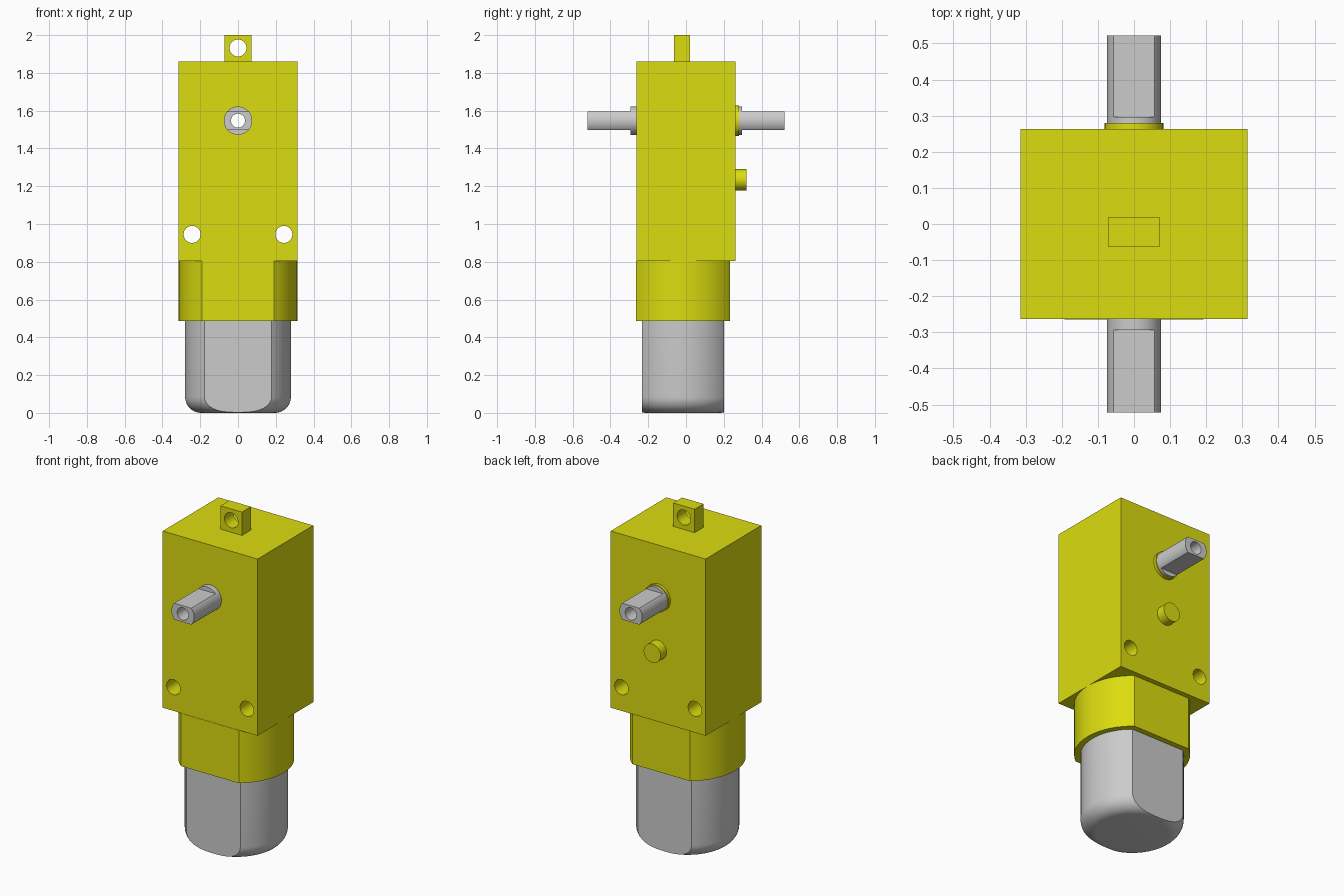
import bpy, bmesh, math
from mathutils import Matrix

if "Cube" in bpy.data.objects:
    bpy.data.objects.remove(bpy.data.objects["Cube"])

yellow = bpy.data.materials.new("yellow_plastic")
yellow.diffuse_color = (0.72, 0.72, 0.005, 1)
yellow.use_nodes = True
yellow.node_tree.nodes["Principled BSDF"].inputs["Base Color"].default_value = yellow.diffuse_color


def make(name, bm, mat=None):
    me = bpy.data.meshes.new(name)
    bmesh.ops.recalc_face_normals(bm, faces=bm.faces)
    bm.to_mesh(me)
    bm.free()
    ob = bpy.data.objects.new(name, me)
    bpy.context.collection.objects.link(ob)
    if mat:
        me.materials.append(mat)
    return ob


def box(name, x, y, z, mat=None, top_radius=0):
    """Box from (min, max) ranges, optionally rounding the two top side edges."""
    bm = bmesh.new()
    bmesh.ops.create_cube(bm, size=1)
    for v in bm.verts:
        v.co = [r[0] if c < 0 else r[1] for c, r in zip(v.co, (x, y, z))]
    if top_radius:
        edges = [e for e in bm.edges if all(v.co.z == z[1] for v in e.verts)
                 and e.verts[0].co.x == e.verts[1].co.x]
        bmesh.ops.bevel(bm, geom=edges, offset=top_radius, segments=14,
                        profile=0.5, affect='EDGES')
    return make(name, bm, mat)


def cyl(name, axis, r, lo, hi, at, mat=None, segs=48, fillet=0):
    """Cylinder along 'Y' at (x, z) or along 'Z' at (x, y), with optional low-end fillet."""
    bm = bmesh.new()
    bmesh.ops.create_cone(bm, cap_ends=True, segments=segs, radius1=r, radius2=r, depth=hi - lo)
    if fillet:
        edges = [e for e in bm.edges if all(v.co.z < 0 for v in e.verts)]
        bmesh.ops.bevel(bm, geom=edges, offset=fillet, segments=10, profile=0.5, affect='EDGES')
    mid = (lo + hi) / 2
    if axis == 'Y':
        m = Matrix.Translation((at[0], mid, at[1])) @ Matrix.Rotation(math.pi / 2, 4, 'X')
    else:
        m = Matrix.Translation((at[0], at[1], mid))
    bm.transform(m)
    return make(name, bm, mat)


def boolean(ob, cutter, op='DIFFERENCE'):
    mod = ob.modifiers.new("cut", 'BOOLEAN')
    mod.operation, mod.solver, mod.object = op, 'EXACT', cutter
    bpy.context.view_layer.objects.active = ob
    bpy.ops.object.modifier_apply(modifier=mod.name)
    bpy.data.objects.remove(cutter, do_unlink=True)


SHAFT_Z, HY, CY = 1.547, 0.263, -0.016

# Gearbox housing with shaft bore and two mounting holes
housing = box("gearbox_housing", (-.314, .314), (-HY, HY), (.803, 1.86), yellow, .11)
boolean(housing, cyl("cutter", 'Y', .075, -1, 1, (0, SHAFT_Z)))
for s in (-1, 1):
    boolean(housing, cyl("cutter", 'Y', .045, -1, 1, (s * .243, .945)))

# Mounting tab on top
tab = box("mounting_tab", (-.071, .071), (-.064, .02), (1.86, 2.0), yellow)
boolean(tab, cyl("cutter", 'Y', .045, -1, 1, (0, 1.932)))

# Peg and shaft collar on the back face
peg = cyl("locating_peg", 'Y', .056, HY - .01, .32, (0, 1.234), yellow)
collar = cyl("shaft_collar", 'Y', .081, HY - .01, .28, (0, SHAFT_Z), yellow)
boolean(collar, cyl("cutter", 'Y', .075, -1, 1, (0, SHAFT_Z)))

# Output shaft: double flats at each end and a bore all the way through
shaft = cyl("output_shaft", 'Y', .075, -.522, .522, (0, SHAFT_Z))
for y in ((-.6, -.294), (.296, .6)):
    for z in ((-.2, -.049), (.049, .2)):
        boolean(shaft, box("cutter", (-.2, .2), y, (SHAFT_Z + z[0], SHAFT_Z + z[1])))
boolean(shaft, cyl("cutter", 'Y', .037, -1, 1, (0, SHAFT_Z)))

# Motor neck and motor can: cylinders clipped flat at front and back
neck = cyl("motor_neck", 'Z', .314, .487, .803, (0, CY), yellow, 72)
boolean(neck, box("cutter", (-1, 1), (CY - .249, CY + .249), (-1, 3)), 'INTERSECT')
can = cyl("motor_can", 'Z', .28, 0, .5, (0, CY), None, 72, .085)
boolean(can, box("cutter", (-1, 1), (CY - .216, CY + .216), (-1, 3)), 'INTERSECT')

# Smooth the curved faces, keep edges sharp
bpy.ops.object.select_all(action='DESELECT')
for ob in (housing, tab, peg, collar, shaft, neck, can):
    ob.select_set(True)
    bpy.context.view_layer.objects.active = ob
bpy.ops.object.shade_smooth_by_angle(angle=math.radians(25))
